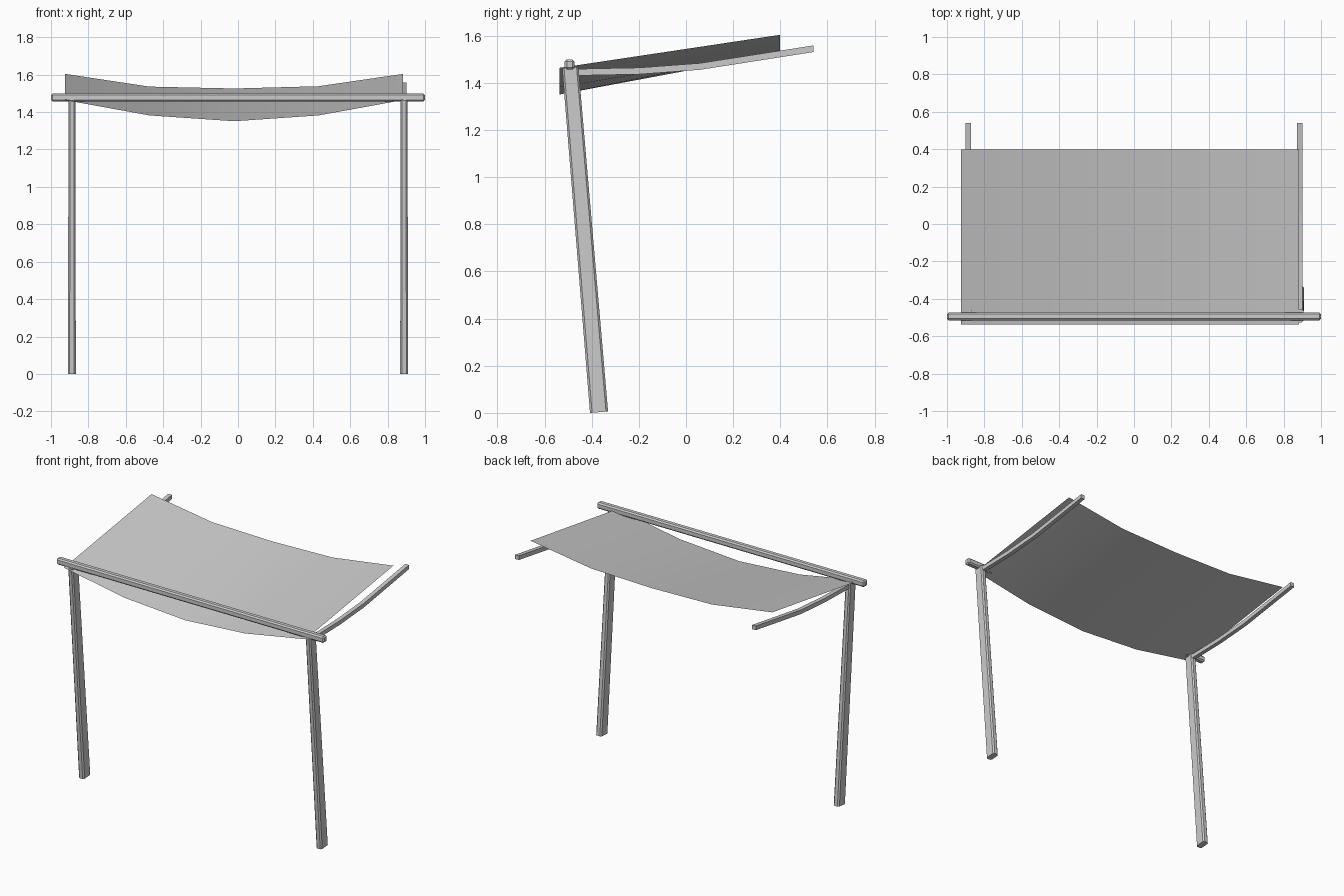
import bpy
import bmesh
from mathutils import Vector

cube = bpy.data.objects.get("Cube")
if cube:
    bpy.data.objects.remove(cube, do_unlink=True)

grey = bpy.data.materials.new("light grey")
grey.use_nodes = True
grey.diffuse_color = (0.6, 0.6, 0.6, 1)
grey.node_tree.nodes["Principled BSDF"].inputs["Base Color"].default_value = (0.6, 0.6, 0.6, 1)


def finish(name, bm):
    mesh = bpy.data.meshes.new(name)
    bm.to_mesh(mesh)
    bm.free()
    mesh.materials.append(grey)
    obj = bpy.data.objects.new(name, mesh)
    bpy.context.collection.objects.link(obj)
    return obj


def section(width, depth, chamfer):
    """Rectangle outline, with cut corners when chamfer is above zero."""
    w, d, c = width / 2, depth / 2, chamfer
    if c == 0:
        return [(-w, -d), (w, -d), (w, d), (-w, d)]
    return [(-w + c, -d), (w - c, -d), (w, -d + c), (w, d - c),
            (w - c, d), (-w + c, d), (-w, d - c), (-w, -d + c)]


def loft(name, stations, u):
    """Bar through stations of (centre, outline, second section axis)."""
    bm = bmesh.new()
    rings = []
    for centre, outline, v in stations:
        rings.append([bm.verts.new(Vector(centre) + Vector(u) * a + Vector(v) * b)
                      for a, b in outline])
    n = len(rings[0])
    for lower, upper in zip(rings, rings[1:]):
        for i in range(n):
            j = (i + 1) % n
            bm.faces.new((lower[i], lower[j], upper[j], upper[i]))
    bm.faces.new(rings[0])
    bm.faces.new(rings[-1])
    bmesh.ops.recalc_face_normals(bm, faces=bm.faces)
    return finish(name, bm)


# Leaning posts and bent roof rails, one pair on each side
X = (1, 0, 0)
lean = Vector((0, 1, 0.08)).normalized()
rail_path = [(-0.48, 1.445), (-0.195, 1.451), (0.06, 1.47), (0.54, 1.545)]
for side, sign in (("left", 1), ("right", -1)):
    x = 0.888 * sign
    loft(side + "_post",
         [((x, -0.369, 0.003), section(0.042, 0.077, 0.009), lean),
          ((x, -0.491, 1.466), section(0.037, 0.069, 0.008), lean)], X)
    loft(side + "_roof_rail",
         [((0.886 * sign, y, z), section(0.028, 0.028, 0), (0, 0, 1))
          for y, z in rail_path], X)

# Chamfered crossbeam
bm = bmesh.new()
bmesh.ops.create_cube(bm, size=1)
bmesh.ops.scale(bm, vec=(2, 0.042, 0.043), verts=bm.verts)
bmesh.ops.translate(bm, vec=(0, -0.494, 1.478), verts=bm.verts)
beam = finish("crossbeam", bm)
bevel = beam.modifiers.new("chamfer", "BEVEL")
bevel.width = 0.009
bevel.segments = 1

# Sagging cloth canopy
bm = bmesh.new()
profile = [(-0.925, 1.464, 1.604), (-0.473, 1.382, 1.536), (-0.02, 1.351, 1.526),
           (0.43, 1.382, 1.538), (0.883, 1.464, 1.604)]
rows = [(bm.verts.new((x, -0.537, front)), bm.verts.new((x, 0.398, back)))
        for x, front, back in profile]
for a, b in zip(rows, rows[1:]):
    bm.faces.new((a[0], b[0], b[1], a[1])).smooth = True
finish("canopy", bm)
